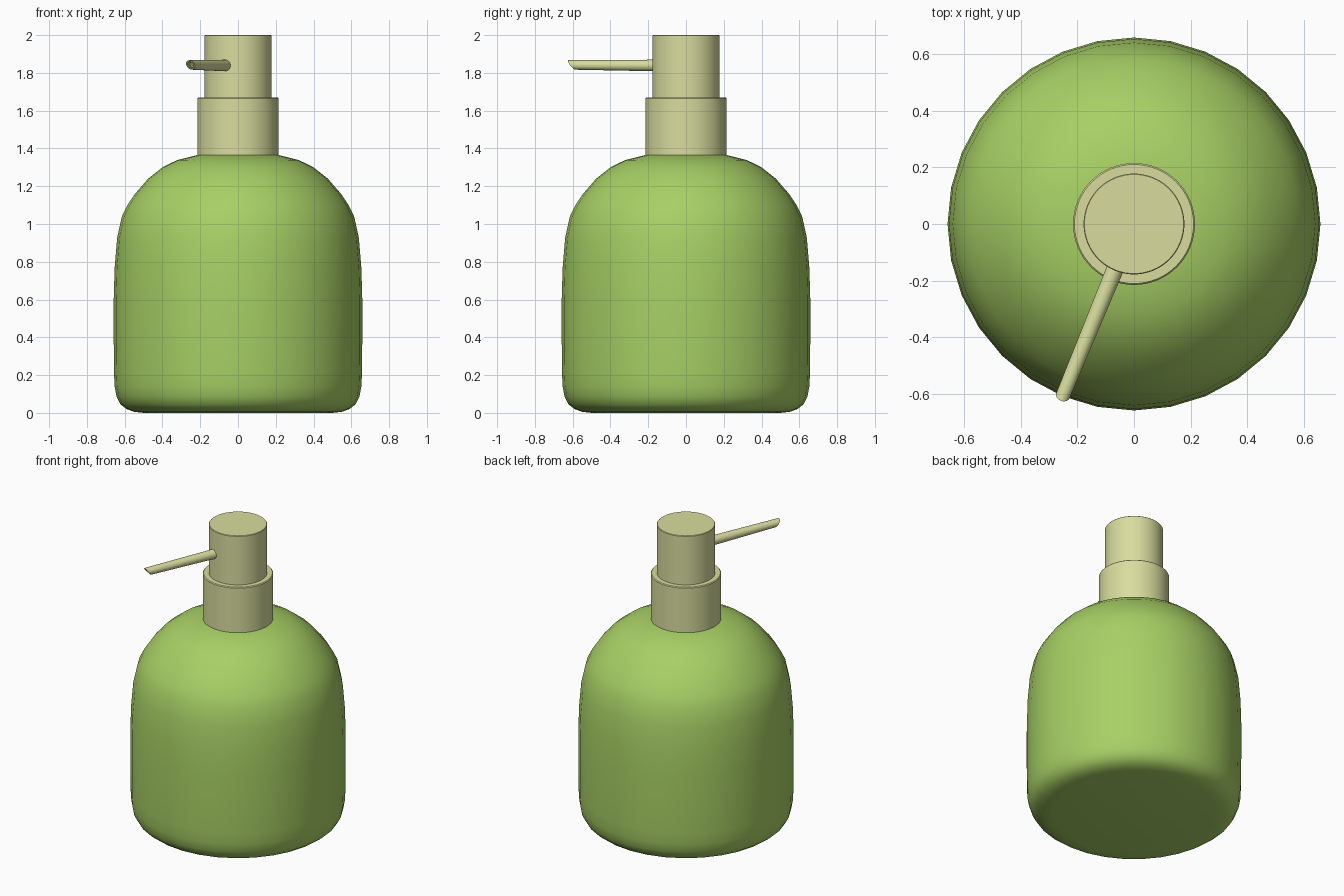
import bpy, math
from mathutils import Vector

if "Cube" in bpy.data.objects:
    bpy.data.objects.remove(bpy.data.objects["Cube"])


def material(name, rgb):
    m = bpy.data.materials.new(name)
    m.diffuse_color = (*rgb, 1)
    m.use_nodes = True
    m.node_tree.nodes["Principled BSDF"].inputs["Base Color"].default_value = m.diffuse_color
    return m


green = material("leaf green", (0.39, 0.63, 0.13))
cream = material("pale cream", (0.69, 0.72, 0.34))


def lathe(name, profile, sides, mat, angle, base=Vector((0, 0, 0)), axis=Vector((0, 0, 1)), slant=0):
    """Sweep (radius, height) points round an axis, with capped ends."""
    rot = axis.to_track_quat('Z', 'Y')
    verts, faces = [], []
    for i, (r, h) in enumerate(profile):
        for k in range(sides):
            a = 2 * math.pi * k / sides
            v = base + rot @ Vector((r * math.cos(a), r * math.sin(a), h))
            # slanted outlet: upper side reaches further along the axis
            if slant and i >= 1:
                v += axis * slant * (v.z - base.z)
            verts.append(v)
    n = len(profile)
    for i in range(n - 1):
        for k in range(sides):
            j = (k + 1) % sides
            faces.append((i * sides + k, i * sides + j, (i + 1) * sides + j, (i + 1) * sides + k))
    faces.append(tuple(reversed(range(sides))))
    faces.append(tuple(range((n - 1) * sides, n * sides)))
    me = bpy.data.meshes.new(name)
    me.from_pydata(verts, [], faces)
    me.materials.append(mat)
    ob = bpy.data.objects.new(name, me)
    bpy.context.collection.objects.link(ob)
    bpy.ops.object.select_all(action='DESELECT')
    ob.select_set(True)
    bpy.context.view_layer.objects.active = ob
    bpy.ops.object.shade_smooth_by_angle(angle=math.radians(angle))
    return ob


# Rounded bottle
lathe("bottle", [(0.50, 0), (0.55, 0.006), (0.59, 0.02), (0.622, 0.045), (0.643, 0.085),
                 (0.653, 0.14), (0.657, 0.22), (0.658, 0.40), (0.658, 0.60), (0.653, 0.77),
                 (0.64, 0.925), (0.615, 1.04), (0.585, 1.10), (0.545, 1.16), (0.476, 1.24),
                 (0.40, 1.30), (0.323, 1.338), (0.215, 1.365), (0.10, 1.37)], 32, green, 50)

# Collar and pump head
lathe("collar", [(0.215, 1.345), (0.215, 1.665), (0.21, 1.67)], 64, cream, 30)
lathe("pump_head", [(0.178, 1.64), (0.178, 1.997), (0.175, 2.0)], 64, cream, 30)

# Spout with a slanted, slightly hollow outlet
start = Vector((-0.055, -0.13, 1.839))
end = Vector((-0.25, -0.603, 1.842))
length = (end - start).length
lathe("spout", [(0.031, 0), (0.025, length), (0.016, length), (0.016, length - 0.03)],
      24, cream, 30, start, (end - start).normalized(), 0.8)
